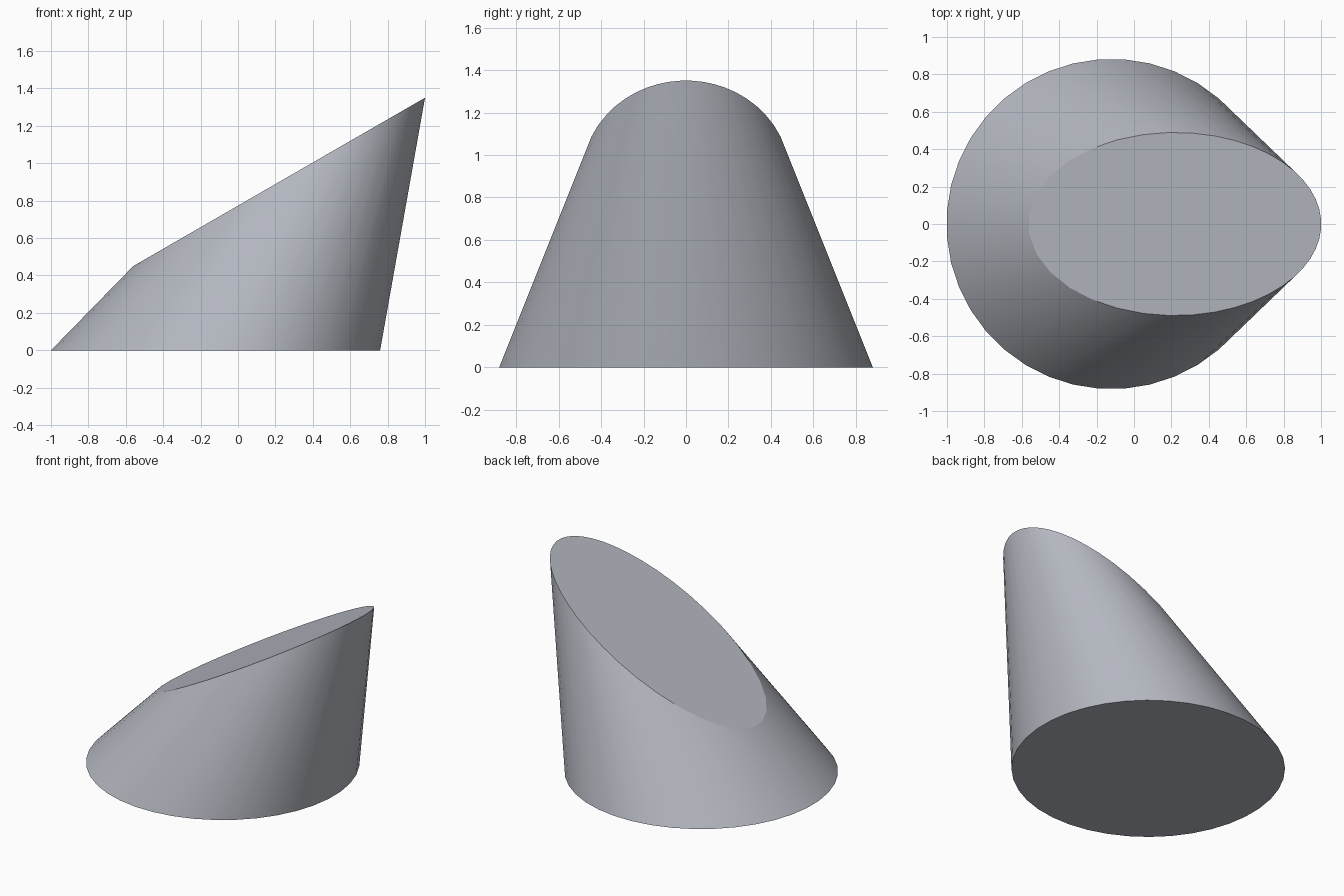
import bpy, bmesh, math
from mathutils import Matrix, Vector

if "Cube" in bpy.data.objects:
    bpy.data.objects.remove(bpy.data.objects["Cube"])

SIDES = 40
APEX_Z = 2.2
BASE_X, APEX_X = -0.12, 1.151
RADIUS = 0.88 / math.cos(math.pi / SIDES)

# full cone standing on the ground
bm = bmesh.new()
bmesh.ops.create_cone(bm, cap_ends=True, segments=SIDES, radius1=RADIUS,
                      radius2=0, depth=APEX_Z)
bmesh.ops.remove_doubles(bm, verts=bm.verts, dist=1e-4)
bmesh.ops.transform(bm, verts=bm.verts,
                    matrix=Matrix.Rotation(math.pi / SIDES, 4, 'Z'))

# lean the cone towards +x
for v in bm.verts:
    v.co.z += APEX_Z / 2
    v.co.x += BASE_X + (APEX_X - BASE_X) * v.co.z / APEX_Z

# slanted cut, closed with a flat face
low, high = Vector((-0.56, 0, 0.45)), Vector((1.0, 0, 1.35))
d = high - low
cut = bmesh.ops.bisect_plane(bm, geom=bm.verts[:] + bm.edges[:] + bm.faces[:],
                             plane_co=low, plane_no=Vector((-d.z, 0, d.x)),
                             clear_outer=True)
rim = [e for e in cut['geom_cut'] if isinstance(e, bmesh.types.BMEdge)]
bmesh.ops.contextual_create(bm, geom=rim)
bmesh.ops.recalc_face_normals(bm, faces=bm.faces)

# smooth sides, flat caps with sharp rims all the way round
for f in bm.faces:
    f.smooth = len(f.verts) == 4
    if not f.smooth:
        for e in f.edges:
            e.smooth = False

mesh = bpy.data.meshes.new("slant_cut_cone")
bm.to_mesh(mesh)
bm.free()
obj = bpy.data.objects.new("slant_cut_cone", mesh)
bpy.context.collection.objects.link(obj)

# blue-grey colour
mat = bpy.data.materials.new("blue_grey")
mat.diffuse_color = (0.45, 0.47, 0.52, 1)
mat.use_nodes = True
mat.node_tree.nodes["Principled BSDF"].inputs["Base Color"].default_value = mat.diffuse_color
mesh.materials.append(mat)
